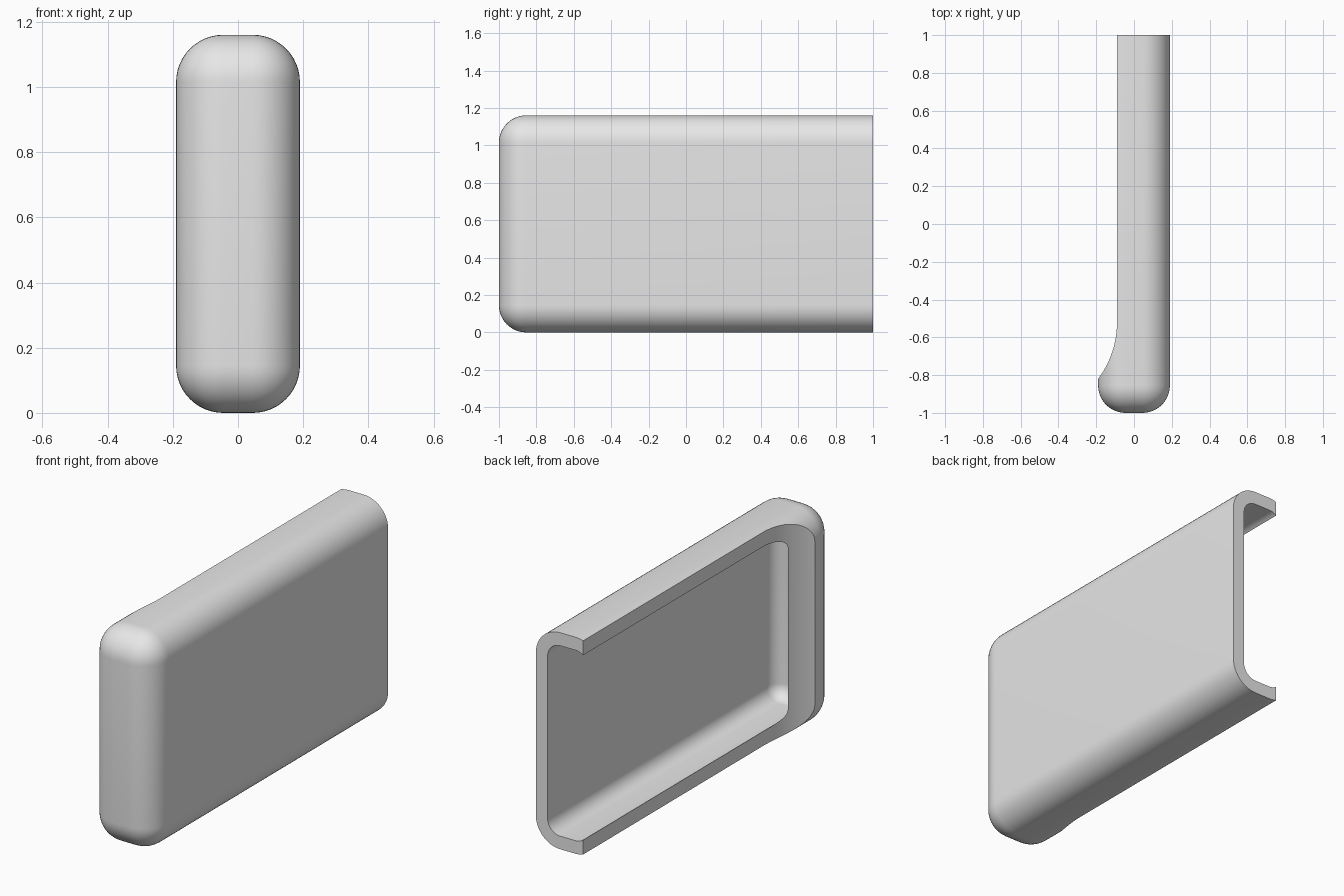
import bpy, bmesh, math

if "Cube" in bpy.data.objects:
    bpy.data.objects.remove(bpy.data.objects["Cube"], do_unlink=True)

WALL, RADIUS = 0.07, 0.145
HALF_X, HEIGHT, OVERRUN = 0.19, 1.16, 1.4

grey = bpy.data.materials.new("plain grey")
grey.use_nodes = True
colour = (0.8, 0.8, 0.8, 1)
grey.diffuse_color = colour
grey.node_tree.nodes["Principled BSDF"].inputs["Base Color"].default_value = colour


def make_object(name, bm):
    bmesh.ops.recalc_face_normals(bm, faces=bm.faces)
    mesh = bpy.data.meshes.new(name)
    bm.to_mesh(mesh)
    bm.free()
    mesh.materials.append(grey)
    obj = bpy.data.objects.new(name, mesh)
    bpy.context.collection.objects.link(obj)
    return obj


def rounded_box(name, inset):
    """Rounded block, running past the open back end, shrunk by inset."""
    bm = bmesh.new()
    bmesh.ops.create_cube(bm, size=1)
    for v in bm.verts:
        v.co.x *= 2 * (HALF_X - inset)
        v.co.y = OVERRUN if v.co.y > 0 else inset - 1
        v.co.z = HEIGHT - inset if v.co.z > 0 else inset
    bmesh.ops.bevel(bm, geom=bm.edges[:], offset=RADIUS - inset,
                    segments=12, profile=0.5, affect='EDGES')
    return make_object(name, bm)


def prism(name, outline, z0, z1):
    bm = bmesh.new()
    face = bm.faces.new([bm.verts.new((x, y, z0)) for x, y in outline])
    top = bmesh.ops.extrude_face_region(bm, geom=[face])["geom"]
    for v in top:
        if isinstance(v, bmesh.types.BMVert):
            v.co.z = z1
    return make_object(name, bm)


# Solid outer body and the cavity inside it
body = rounded_box("open_case", 0)
cavity = rounded_box("cavity_cutter", WALL)

# Side opening with a swept arc near the front, plus the flat back cut
sweep, cx, cy = 0.5, -0.59, -0.52
outline = [(cx + sweep * math.sin(a), cy - sweep * math.cos(a))
           for a in (math.radians(90 * i / 48) for i in range(49))]
outline += [(cx + sweep, 1), (0.5, 1), (0.5, 1.7), (cx, 1.7)]
opening = prism("opening_cutter", outline, -0.3, HEIGHT + 0.3)

bpy.context.view_layer.objects.active = body
for cutter in (cavity, opening):
    cutter.hide_render = True
    mod = body.modifiers.new(cutter.name, 'BOOLEAN')
    mod.operation, mod.solver, mod.object = 'DIFFERENCE', 'EXACT', cutter
    bpy.ops.object.modifier_apply(modifier=mod.name)
for cutter in (cavity, opening):
    bpy.data.objects.remove(cutter, do_unlink=True)

# Smooth rounded corners, crisp rim
bpy.ops.object.select_all(action='DESELECT')
body.select_set(True)
bpy.ops.object.shade_smooth_by_angle(angle=math.radians(30))
